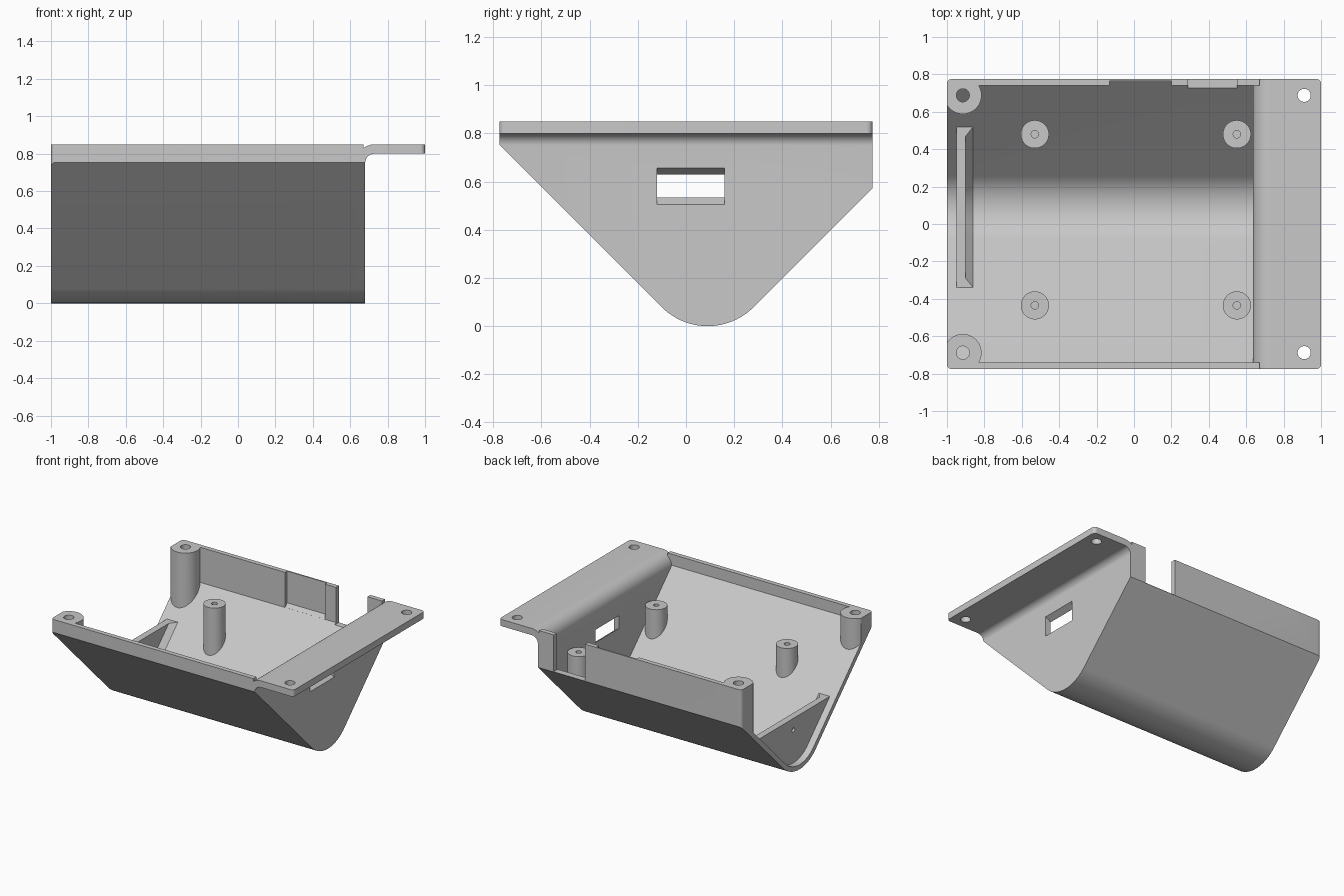
import bpy
import bmesh
from math import sin, cos, radians, tau

if "Cube" in bpy.data.objects:
    bpy.data.objects.remove(bpy.data.objects["Cube"])

GREY = (0.58, 0.58, 0.58, 1)
grey = bpy.data.materials.new("light grey plastic")
grey.use_nodes = True
grey.diffuse_color = GREY
grey.node_tree.nodes["Principled BSDF"].inputs["Base Color"].default_value = GREY

HALF_Y, TOP, WALL = 0.775, 0.85, 0.035
KEEL_Y, KEEL_R = 0.09, 0.27


def arc(cx, cy, r, start, end, steps=16):
    angles = [radians(start + (end - start) * i / steps) for i in range(steps + 1)]
    return [(cx + r * cos(a), cy + r * sin(a)) for a in angles]


def circle(cx, cy, r, steps=48):
    return [(cx + r * cos(tau * i / steps), cy + r * sin(tau * i / steps)) for i in range(steps)]


def rect(u0, v0, u1, v1):
    return [(u0, v0), (u1, v0), (u1, v1), (u0, v1)]


def trough(inset, top):
    """Rounded V section (y, z), moved inward by inset."""
    r, y = KEEL_R - inset, HALF_Y - inset
    apex = KEEL_R - r * 2 ** 0.5
    return ([(-y, top), (-y, apex + y + KEEL_Y)]
            + arc(KEEL_Y, KEEL_R, r, 225, 315, 24)
            + [(y, apex + y - KEEL_Y), (y, top)])


def prism(name, axis, lo, hi, section, end_section=None):
    """Solid between two sections placed at lo and hi along an axis."""
    place = {"x": lambda d, u, v: (d, u, v),
             "y": lambda d, u, v: (u, d, v),
             "z": lambda d, u, v: (u, v, d)}[axis]
    bm = bmesh.new()
    a = [bm.verts.new(place(lo, *p)) for p in section]
    b = [bm.verts.new(place(hi, *p)) for p in end_section or section]
    bm.faces.new(a)
    bm.faces.new(b)
    for i in range(len(a)):
        j = (i + 1) % len(a)
        bm.faces.new((a[i], a[j], b[j], b[i]))
    bmesh.ops.recalc_face_normals(bm, faces=bm.faces)
    mesh = bpy.data.meshes.new(name)
    bm.to_mesh(mesh)
    bm.free()
    mesh.materials.append(grey)
    obj = bpy.data.objects.new(name, mesh)
    bpy.context.collection.objects.link(obj)
    return obj


def combine(obj, operation, *tools):
    for tool in tools:
        mod = obj.modifiers.new("combine", "BOOLEAN")
        mod.operation, mod.solver, mod.object = operation, "EXACT", tool
        bpy.context.view_layer.objects.active = obj
        bpy.ops.object.modifier_apply(modifier=mod.name)
        bpy.data.objects.remove(tool)


def finish(obj):
    bpy.ops.object.select_all(action="DESELECT")
    obj.select_set(True)
    bpy.context.view_layer.objects.active = obj
    bpy.ops.object.shade_smooth_by_angle(angle=radians(30))


# Open V-shaped case with thin upright rims
case = prism("case_shell", "x", -1, 0.67, trough(0, TOP))
combine(case, "DIFFERENCE", prism("inside", "x", -1.1, 0.8, trough(WALL, 1)))

# Rear rim: thinned recess and full-height gap
combine(case, "DIFFERENCE",
        prism("recess", "x", -0.13, 0.2, [(0.7, 1), (0.765, 1), (0.765, 0.613), (0.7, 0.548)]),
        prism("gap", "x", 0.29, 0.55, rect(0.65, 0.575, 0.9, 1)))

# End wall that curves out into the mounting flange
side = ([(0.635, -0.1), (0.68, -0.1)] + arc(0.73, 0.75, 0.05, 180, 90)
        + [(1, 0.8), (1, TOP)] + arc(0.73, 0.755, 0.095, 90, 180))
end = prism("end_wall", "y", -0.9, 0.9, side)
combine(end, "INTERSECT", prism("outline", "x", 0.5, 1.1, trough(0, 1)))
combine(end, "DIFFERENCE",
        prism("slot", "y", -0.12, 0.16, [(0.6, 0.558), (0.7, 0.492), (0.7, 0.667), (0.6, 0.61)]))
combine(case, "UNION", end)

# Rounded corners in plan, then flange screw holes
c, q = 0.025, HALF_Y - 0.025
plan = (arc(1 - c, q, c, 0, 90, 8) + arc(c - 1, q, c, 90, 180, 8)
        + arc(c - 1, -q, c, 180, 270, 8) + arc(1 - c, -q, c, 270, 360, 8))
combine(case, "INTERSECT", prism("plan", "z", -0.1, 1, plan))
for y in (-0.688, 0.688):
    combine(case, "DIFFERENCE", prism("hole", "z", 0.7, 1, circle(0.91, y, 0.035)))
finish(case)

# Corner screw bosses, trimmed to the case
for label, y in (("front", -0.688), ("rear", 0.688)):
    boss = prism(label + "_corner_boss", "z", 0.2, TOP, circle(-0.915, y, 0.1))
    combine(boss, "INTERSECT", prism("trim", "x", -1, 0, trough(0.01, 1)))
    combine(boss, "DIFFERENCE", prism("hole", "z", 0, 1, circle(-0.915, y, 0.035)))
    finish(boss)

# Four board posts with blind holes
for label, y in (("front", -0.435), ("rear", 0.48)):
    for end_label, x in (("right", -0.53), ("left", 0.55)):
        post = prism(f"{label}_{end_label}_post", "z", 0.1, 0.61, circle(x, y, 0.075))
        combine(post, "INTERSECT", prism("trim", "x", -0.9, 0.9, trough(WALL / 2, 1)))
        combine(post, "DIFFERENCE", prism("hole", "z", 0.5, 1, circle(x, y, 0.02)))
        finish(post)

# Low divider near the open end, with a sloped foot and a small hole
divider = prism("divider", "x", -0.95, -0.86, rect(-0.6, -0.1, 0.7, 0.367))
combine(divider, "INTERSECT", prism("trim", "x", -1, 0, trough(WALL / 2, 1)))
combine(divider, "DIFFERENCE",
        prism("slope", "x", -0.9, -0.82, trough(2 * WALL, 1), trough(0, 1)),
        prism("hole", "x", -1, -0.8, circle(KEEL_Y, 0.28, 0.016, 24)))
finish(divider)
